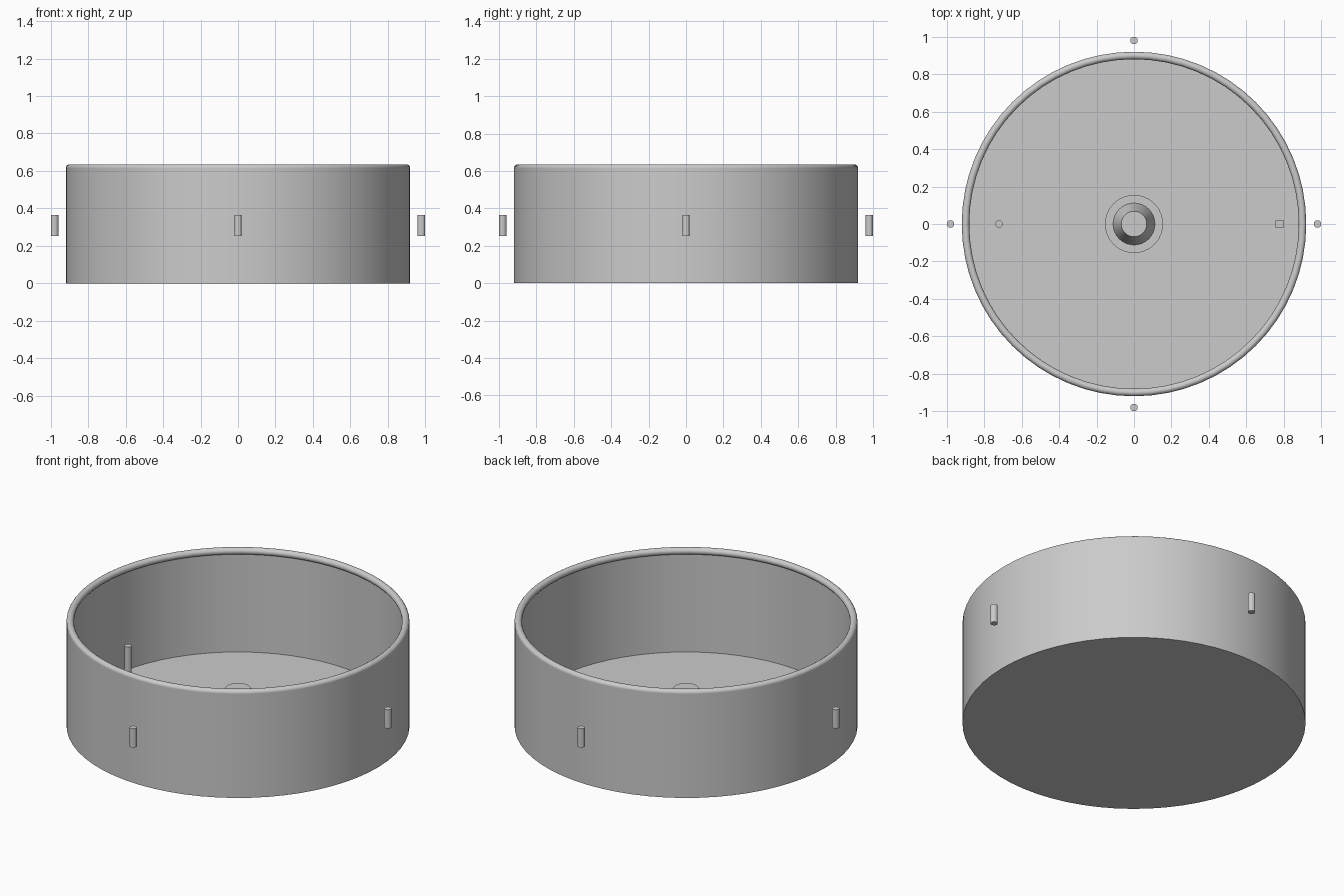
import bpy
from math import pi, cos, sin

cube = bpy.data.objects.get("Cube")
if cube:
    bpy.data.objects.remove(cube, do_unlink=True)

# One plain grey for everything
GREY = (0.6, 0.6, 0.6, 1)
grey = bpy.data.materials.new("light_grey")
grey.use_nodes = True
grey.diffuse_color = GREY
grey.node_tree.nodes["Principled BSDF"].inputs["Base Color"].default_value = GREY

WALL_R, RIM_R, RIM_Z, FLOOR_Z = 0.92, 0.02, 0.615, 0.018


def finish(name, smooth=True):
    obj = bpy.context.object
    obj.name = name
    obj.data.materials.append(grey)
    if smooth:
        bpy.ops.object.shade_smooth_by_angle(angle=pi / 7)
    return obj


def post(name, x, y, z0, z1, r0, r1=None, sides=16, smooth=True):
    """Upright cylinder or tapered post between two heights."""
    bpy.ops.mesh.primitive_cone_add(
        vertices=sides, radius1=r0, radius2=r0 if r1 is None else r1,
        depth=z1 - z0, location=(x, y, (z0 + z1) / 2))
    return finish(name, smooth)


# Basin: a solid of revolution with a thin wall and flat floor
profile = [(0, 0), (WALL_R, 0), (WALL_R, RIM_Z), (0.895, RIM_Z),
           (0.895, FLOOR_Z), (0, FLOOR_Z)]
mesh = bpy.data.meshes.new("basin")
mesh.from_pydata([(r, 0, z) for r, z in profile],
                 [(i, i + 1) for i in range(len(profile) - 1)], [])
basin = bpy.data.objects.new("basin", mesh)
bpy.context.collection.objects.link(basin)
bpy.ops.object.select_all(action='DESELECT')
basin.select_set(True)
bpy.context.view_layer.objects.active = basin
spin = basin.modifiers.new("spin", 'SCREW')
spin.steps = spin.render_steps = 64
spin.use_merge_vertices = True
spin.use_normal_calculate = True
spin.use_smooth_shade = False
bpy.ops.object.modifier_apply(modifier="spin")
bpy.ops.object.mode_set(mode='EDIT')
bpy.ops.mesh.select_all(action='SELECT')
bpy.ops.mesh.normals_make_consistent(inside=False)
bpy.ops.object.mode_set(mode='OBJECT')
finish("basin")

# Rounded rim
bpy.ops.mesh.primitive_torus_add(
    major_radius=WALL_R - RIM_R, minor_radius=RIM_R,
    major_segments=64, minor_segments=16, location=(0, 0, RIM_Z))
finish("rim")

# Central spout on its base
post("spout_base", 0, 0, FLOOR_Z, 0.06, 0.155, sides=48)
post("spout", 0, 0, 0.06, 0.22, 0.112, 0.068, sides=32)

# Small fittings on the floor
post("floor_peg", -0.72, 0, FLOOR_Z, 0.28, 0.02)
bpy.ops.mesh.primitive_cube_add(size=1, location=(0.778, 0, FLOOR_Z + 0.02))
bpy.context.object.scale = (0.045, 0.04, 0.04)
finish("floor_block", smooth=False)

# Four pegs spaced around the outside
for i, side in enumerate(("left", "back", "right", "front")):
    a = i * pi / 2
    post(side + "_peg", 0.98 * cos(a), 0.98 * sin(a), 0.253, 0.364, 0.02,
         sides=12, smooth=False)
